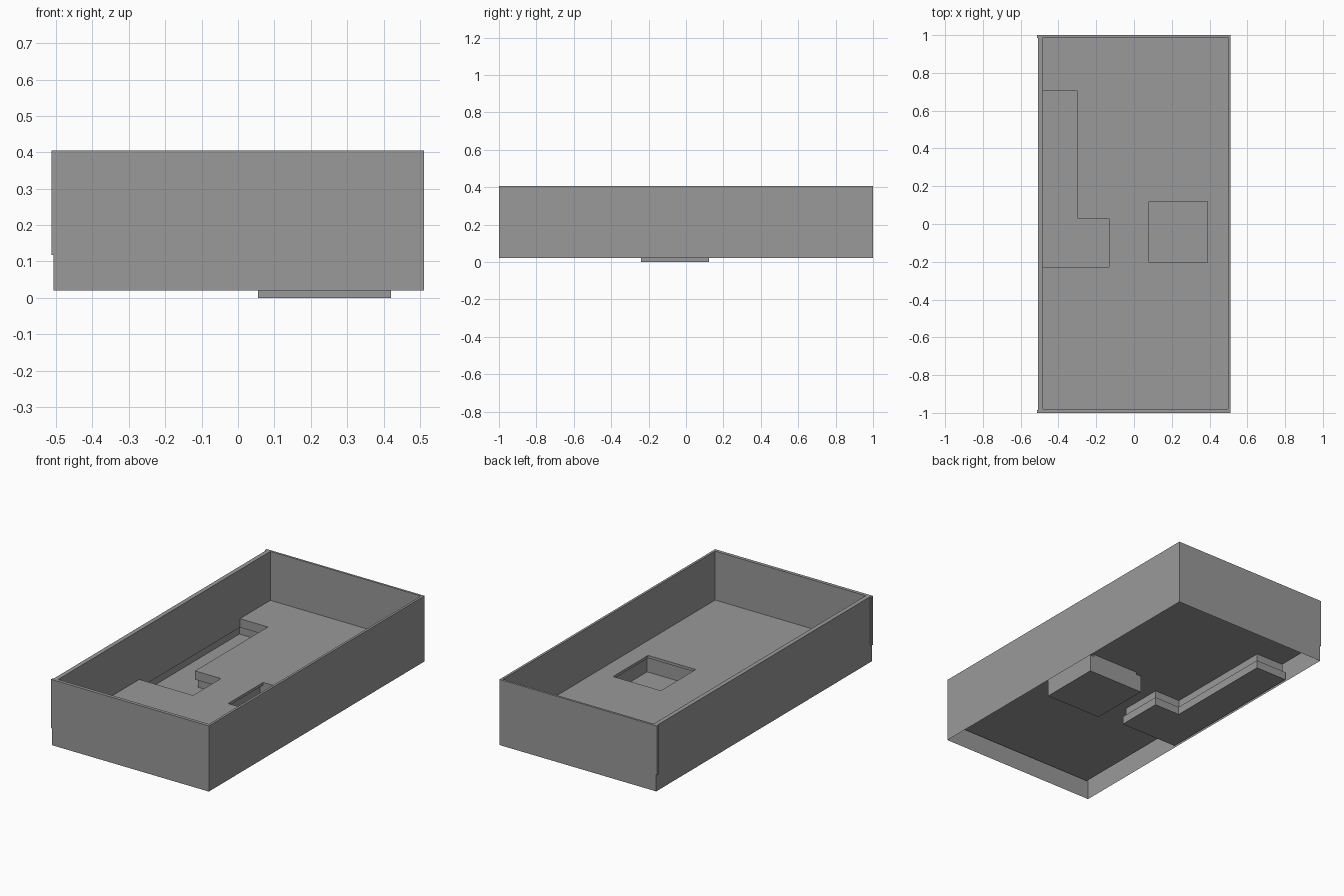
import bpy
import bmesh

cube = bpy.data.objects.get("Cube")
if cube:
    bpy.data.objects.remove(cube, do_unlink=True)

grey = bpy.data.materials.new("mid grey")
grey.use_nodes = True
COLOUR = (0.32, 0.32, 0.32, 1)
grey.diffuse_color = COLOUR
grey.node_tree.nodes["Principled BSDF"].inputs["Base Color"].default_value = COLOUR

FLOOR_Z, TOP_Z, SKIRT_Z = 0.118, 0.405, 0.02


def rect(x0, x1, y0, y1):
    return [(x0, y0), (x1, y0), (x1, y1), (x0, y1)]


def finish(name, bm):
    mesh = bpy.data.meshes.new(name)
    bm.to_mesh(mesh)
    bm.free()
    mesh.materials.append(grey)
    obj = bpy.data.objects.new(name, mesh)
    bpy.context.collection.objects.link(obj)
    return obj


def loft(name, sections, cap_start=False, cap_end=False):
    """Thin sheet running through outlines placed at given heights."""
    bm = bmesh.new()
    loops = [[bm.verts.new((x, y, z)) for x, y in outline] for outline, z in sections]
    n = len(loops[0])
    for a, b in zip(loops, loops[1:]):
        for i in range(n):
            j = (i + 1) % n
            bm.faces.new((a[i], a[j], b[j], b[i]))
    if cap_start:
        bm.faces.new(loops[0][::-1])
    if cap_end:
        bm.faces.new(loops[-1])
    return finish(name, bm)


def flat_sheet(name, outlines, z):
    """Flat face with holes."""
    bm = bmesh.new()
    edges = []
    for outline in outlines:
        vs = [bm.verts.new((x, y, z)) for x, y in outline]
        edges += [bm.edges.new((v, vs[i - 1])) for i, v in enumerate(vs)]
    bmesh.ops.triangle_fill(bm, edges=edges, use_beauty=True, normal=(0, 0, 1))
    for f in bm.faces:
        if f.normal.z < 0:
            f.normal_flip()
    bmesh.ops.dissolve_limit(bm, angle_limit=0.01, verts=bm.verts, edges=bm.edges)
    return finish(name, bm)


# Tray walls: outer skirt, narrow rim and inner wall, open underneath
X0, X1, Y0, Y1 = -0.481, 0.497, -0.98, 0.987
outer = rect(-0.507, 0.511, -1, 1)
inner = rect(X0, X1, Y0, Y1)
loft("tray_walls", [(outer, SKIRT_Z), (outer, TOP_Z), (inner, TOP_Z), (inner, FLOOR_Z)])

# Stepped pocket against the right wall, wider below its step
PX0, PX1, PX2 = X0, -0.30, -0.132
PY0, PY1, PY2 = -0.228, 0.03, 0.705


def ell(d):
    return [(PX0 - d, PY0 - d), (PX2 + d, PY0 - d), (PX2 + d, PY1 + d),
            (PX1 + d, PY1 + d), (PX1 + d, PY2 + d), (PX0 - d, PY2 + d)]


STEP_Z = 0.067
loft("side_pocket", [(ell(0), FLOOR_Z), (ell(0), STEP_Z), (ell(0.012), STEP_Z),
                     (ell(0.012), SKIRT_Z)], cap_end=True)

# Square pocket hanging below the skirt, with an overhanging lip
opening = rect(0.08, 0.39, -0.205, 0.119)
box = rect(0.055, 0.42, -0.24, 0.124)
LIP_Z = 0.102
loft("square_pocket", [(opening, FLOOR_Z), (opening, LIP_Z), (box, LIP_Z), (box, 0)],
     cap_end=True)

# Tray floor, notched around the side pocket and cut for the square one
notched = [(X0, Y0), (X1, Y0), (X1, Y1), (X0, Y1)] + ell(0)[::-1]
flat_sheet("tray_floor", [notched, opening], FLOOR_Z)

# Thin lips on the right wall at the front and back corners
for name, y0, y1 in (("front_lip", -1, -0.984), ("back_lip", 0.984, 1)):
    strip = rect(-0.513, -0.507, y0, y1)
    loft(name, [(strip, FLOOR_Z), (strip, TOP_Z)], cap_start=True, cap_end=True)
